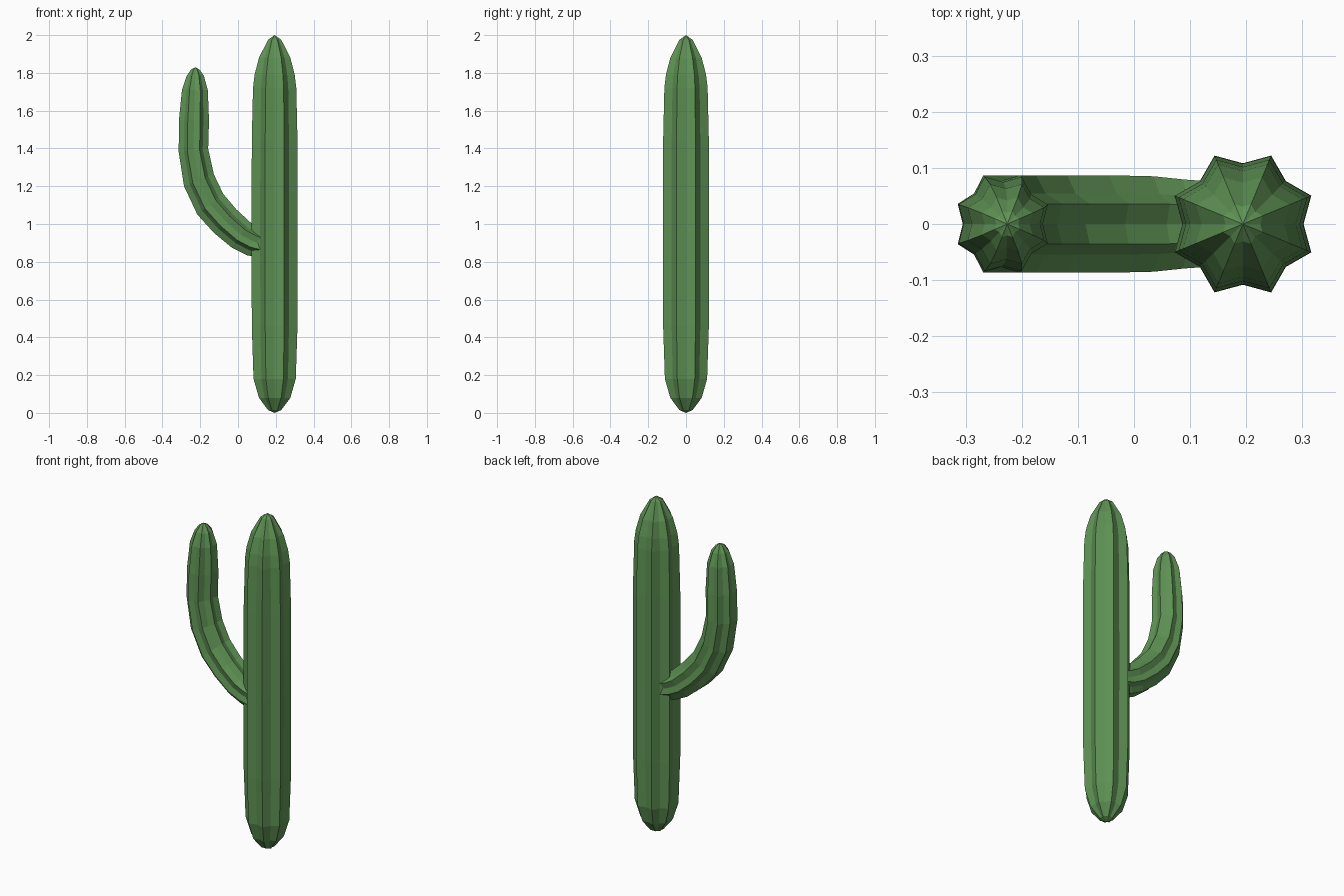
import bpy, bmesh, math
from mathutils import Vector

if "Cube" in bpy.data.objects:
    bpy.data.objects.remove(bpy.data.objects["Cube"])

green = bpy.data.materials.new("cactus green")
green.diffuse_color = (0.115, 0.29, 0.09, 1)
green.use_nodes = True
green.node_tree.nodes["Principled BSDF"].inputs["Base Color"].default_value = green.diffuse_color

RIBS = 8
GROOVE = 0.82  # groove radius relative to rib radius


def ribbed_stem(name, stations, start_tip=None, end_tip=None):
    """Loft star sections. station = (x, z, tilt in degrees from x axis, in-plane radius, y radius)."""
    bm = bmesh.new()
    n = RIBS * 2
    rings = []
    for x, z, tilt, rn, ry in stations:
        t = math.radians(tilt)
        side = Vector((math.sin(t), 0, -math.cos(t)))
        ring = []
        for i in range(n):
            a = math.pi * i / RIBS
            k = 1.0 if i % 2 else GROOVE
            p = Vector((x, 0, z)) + side * (math.cos(a) * rn * k)
            p.y = math.sin(a) * ry * k
            ring.append(bm.verts.new(p))
        rings.append(ring)
    for a, b in zip(rings, rings[1:]):
        for i in range(n):
            j = (i + 1) % n
            bm.faces.new((a[i], a[j], b[j], b[i]))
    # close the ends with a fan to a tip, or a flat cap
    for ring, tip in ((rings[0], start_tip), (rings[-1], end_tip)):
        if tip:
            v = bm.verts.new((tip[0], 0, tip[1]))
            for i in range(n):
                bm.faces.new((ring[i], ring[(i + 1) % n], v))
        else:
            bm.faces.new(ring)
    bmesh.ops.recalc_face_normals(bm, faces=bm.faces)
    mesh = bpy.data.meshes.new(name)
    bm.to_mesh(mesh)
    bm.free()
    mesh.materials.append(green)
    obj = bpy.data.objects.new(name, mesh)
    bpy.context.collection.objects.link(obj)
    return obj


# main trunk: straight ribbed column with rounded ends
CX = 0.194
trunk_profile = [(0.015, 0.038), (0.08, 0.09), (0.18, 0.121), (0.46, 0.131), (0.95, 0.132),
                 (1.44, 0.131), (1.72, 0.124), (1.79, 0.115), (1.88, 0.09), (1.975, 0.038)]
ribbed_stem("trunk", [(CX, z, 90, r, r) for z, r in trunk_profile], (CX, 0.0), (CX, 2.0))

# side arm: leaves the trunk sideways and curves upward
arm_path = [
    (0.122, 0.896, 175, 0.084, 0.083),
    (0.075, 0.910, 158, 0.087, 0.086),
    (0.015, 0.943, 144, 0.090, 0.092),
    (-0.068, 1.015, 137, 0.093, 0.094),
    (-0.147, 1.105, 129, 0.095, 0.094),
    (-0.207, 1.232, 112, 0.092, 0.094),
    (-0.236, 1.390, 96, 0.085, 0.094),
    (-0.233, 1.550, 89, 0.086, 0.091),
    (-0.228, 1.710, 88, 0.074, 0.077),
    (-0.226, 1.785, 90, 0.049, 0.051),
    (-0.226, 1.818, 90, 0.024, 0.025),
]
ribbed_stem("arm", arm_path, None, (-0.226, 1.83))
